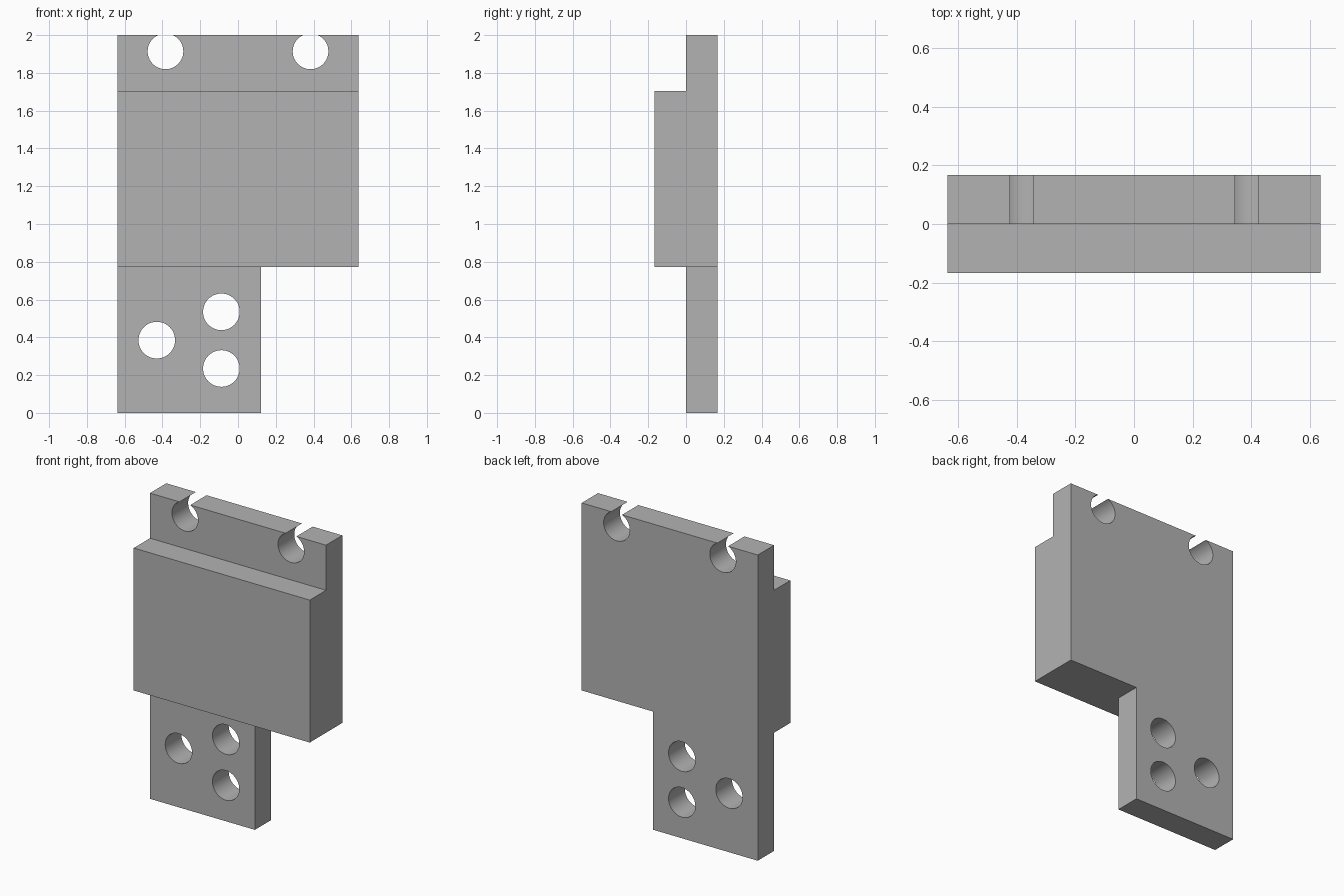
import bpy
import bmesh
from mathutils import Matrix, Vector

if "Cube" in bpy.data.objects:
    bpy.data.objects.remove(bpy.data.objects["Cube"])

HALF_W, HALF_D, HEIGHT = 0.637, 0.168, 2.0
SHOULDER, BLOCK_TOP, TAB_RIGHT = 0.773, 1.705, 0.122

grey = bpy.data.materials.new("plain grey")
grey.use_nodes = True
colour = (0.45, 0.45, 0.45, 1)
grey.diffuse_color = colour
grey.node_tree.nodes["Principled BSDF"].inputs["Base Color"].default_value = colour


def make_object(name, bm):
    bmesh.ops.recalc_face_normals(bm, faces=bm.faces)
    mesh = bpy.data.meshes.new(name)
    bm.to_mesh(mesh)
    bm.free()
    mesh.materials.append(grey)
    obj = bpy.data.objects.new(name, mesh)
    bpy.context.collection.objects.link(obj)
    return obj


def prism(name, outline, y0, y1):
    """Extrude an x-z outline from y0 to y1."""
    bm = bmesh.new()
    face = bm.faces.new([bm.verts.new((x, y0, z)) for x, z in outline])
    new = bmesh.ops.extrude_face_region(bm, geom=[face])["geom"]
    verts = [v for v in new if isinstance(v, bmesh.types.BMVert)]
    bmesh.ops.translate(bm, verts=verts, vec=Vector((0, y1 - y0, 0)))
    return make_object(name, bm)


def apply_boolean(target, tool, operation):
    mod = target.modifiers.new(operation.lower(), "BOOLEAN")
    mod.operation = operation
    mod.solver = "EXACT"
    mod.object = tool
    bpy.context.view_layer.objects.active = target
    bpy.ops.object.modifier_apply(modifier=mod.name)
    bpy.data.objects.remove(tool)


# Back plate with the narrow tab below
bracket = prism("bracket_plate", [
    (-HALF_W, 0), (TAB_RIGHT, 0), (TAB_RIGHT, SHOULDER),
    (HALF_W, SHOULDER), (HALF_W, HEIGHT), (-HALF_W, HEIGHT)], 0, HALF_D)

# Raised front block, fused to the plate
block = prism("front_block", [
    (-HALF_W, SHOULDER), (HALF_W, SHOULDER),
    (HALF_W, BLOCK_TOP), (-HALF_W, BLOCK_TOP)], -HALF_D, HALF_D)
apply_boolean(bracket, block, "UNION")

# Three tab holes and two open holes at the top edge
bm = bmesh.new()
for x, z, radius in [(-0.43, 0.385, 0.097), (-0.088, 0.535, 0.097),
                     (-0.088, 0.235, 0.097), (-0.384, 1.914, 0.0945),
                     (0.384, 1.914, 0.0945)]:
    place = Matrix.Translation((x, HALF_D / 2, z)) @ Matrix.Rotation(1.570796, 4, "X")
    bmesh.ops.create_cone(bm, cap_ends=True, segments=48, radius1=radius,
                          radius2=radius, depth=0.5, matrix=place)
cutter = make_object("hole_cutter", bm)
cutter.hide_render = True
apply_boolean(bracket, cutter, "DIFFERENCE")

# Smooth hole walls, sharp edges elsewhere
bpy.ops.object.select_all(action="DESELECT")
bracket.select_set(True)
bpy.context.view_layer.objects.active = bracket
bpy.ops.object.shade_smooth_by_angle(angle=0.5)
